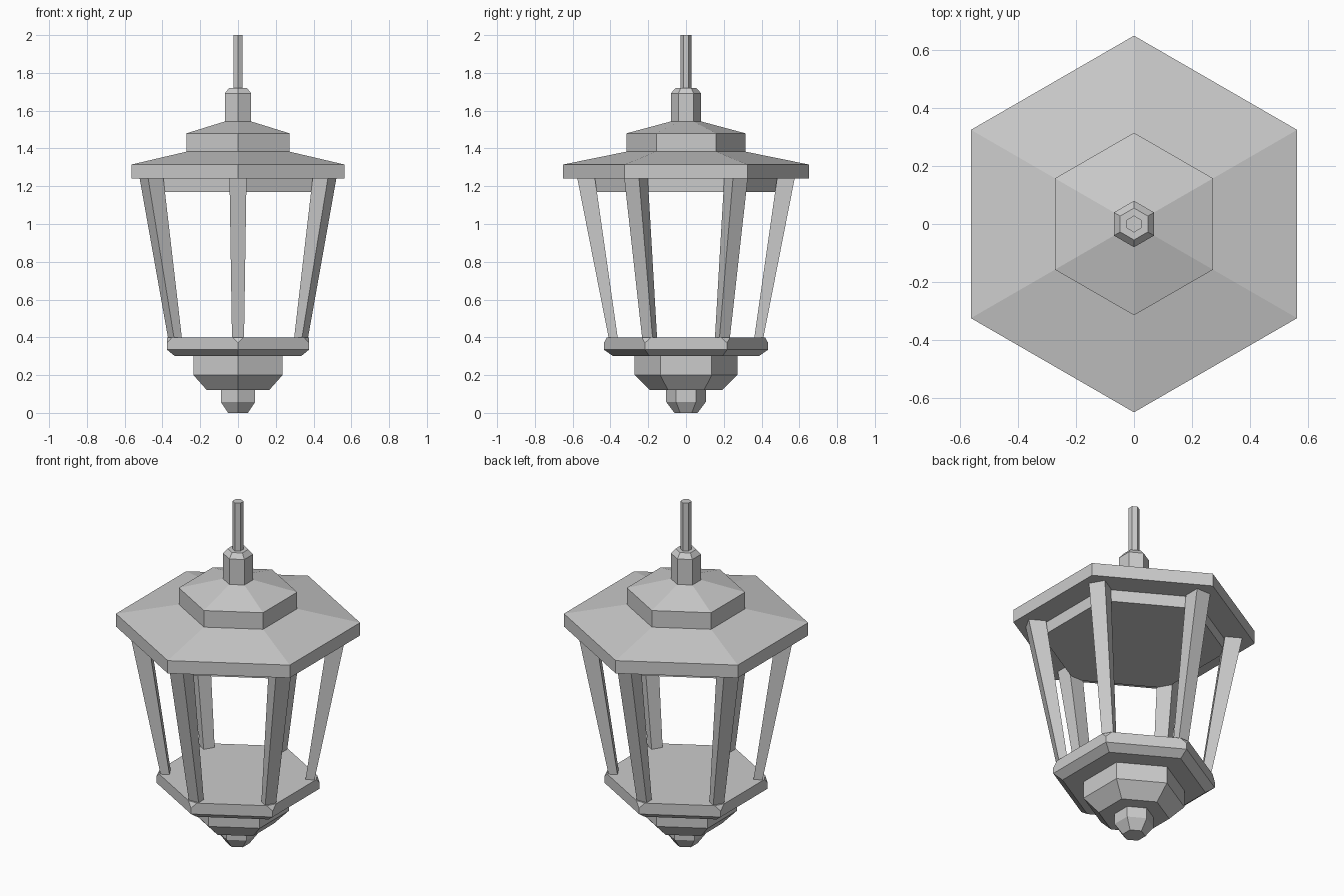
import bpy, bmesh
from math import pi, cos, sin, sqrt
from mathutils import Matrix

if "Cube" in bpy.data.objects:
    bpy.data.objects.remove(bpy.data.objects["Cube"])

ANGLES = [pi / 2 + i * pi / 3 for i in range(6)]


def finish(name, bm):
    bmesh.ops.recalc_face_normals(bm, faces=bm.faces)
    me = bpy.data.meshes.new(name)
    bm.to_mesh(me)
    bm.free()
    ob = bpy.data.objects.new(name, me)
    bpy.context.collection.objects.link(ob)
    return ob


def hex_stack(name, profile):
    """Closed hexagonal solid from (corner radius, z) pairs, corners on +-y."""
    bm = bmesh.new()
    rings = [[bm.verts.new((r * cos(a), r * sin(a), z)) for a in ANGLES]
             for r, z in profile]
    for lo, hi in zip(rings, rings[1:]):
        for i in range(6):
            j = (i + 1) % 6
            bm.faces.new((lo[i], lo[j], hi[j], hi[i]))
    bm.faces.new(rings[0][::-1])
    bm.faces.new(rings[-1])
    return finish(name, bm)


# Bottom finial and stepped base
hex_stack("bottom_finial", [(.061, 0), (.105, .058), (.105, .12)])
hex_stack("lower_base", [(.19, .12), (.272, .2), (.272, .3)])

# Floor plate with tapered underside and clipped top corners
bm = bmesh.new()
for a in ANGLES:
    cut = .016
    pts = [(.385, 0, .3), (.435, 0, .335), (.435, 0, .37)]
    pts += [(.435 - cut, s * cut * sqrt(3), .4) for s in (-1, 1)]
    for p in pts:
        v = bm.verts.new(p)
        v.co = Matrix.Rotation(a, 3, 'Z') @ v.co
bmesh.ops.convex_hull(bm, input=bm.verts[:])
bmesh.ops.dissolve_limit(bm, angle_limit=.01, verts=bm.verts[:], edges=bm.edges[:])
finish("floor_plate", bm)

# Six leaning, tapered corner posts
for n, a in enumerate(ANGLES):
    bm = bmesh.new()
    rings = []
    for inner, outer, w, z in ((.362, .41, .032, .4), (.482, .575, .045, 1.24)):
        rings.append([bm.verts.new(p) for p in
                      ((inner, -w, z), (outer, -w, z), (outer, w, z), (inner, w, z))])
    lo, hi = rings
    for i in range(4):
        j = (i + 1) % 4
        bm.faces.new((lo[i], lo[j], hi[j], hi[i]))
    bm.faces.new(lo[::-1])
    bm.faces.new(hi)
    bm.transform(Matrix.Rotation(a, 4, 'Z'))
    finish(f"corner_post_{n + 1}", bm)

# Roof: skirt, main tier, upper tier
hex_stack("roof_skirt", [(.495, 1.17), (.495, 1.24)])
hex_stack("roof_main", [(.65, 1.24), (.65, 1.315), (.315, 1.383)])
hex_stack("roof_upper", [(.315, 1.383), (.315, 1.48), (.08, 1.543)])

# Collar and hanging rod
hex_stack("top_collar", [(.08, 1.543), (.08, 1.692), (.055, 1.72)])
hex_stack("hanging_rod", [(.029, 1.72), (.029, 2.0)])
